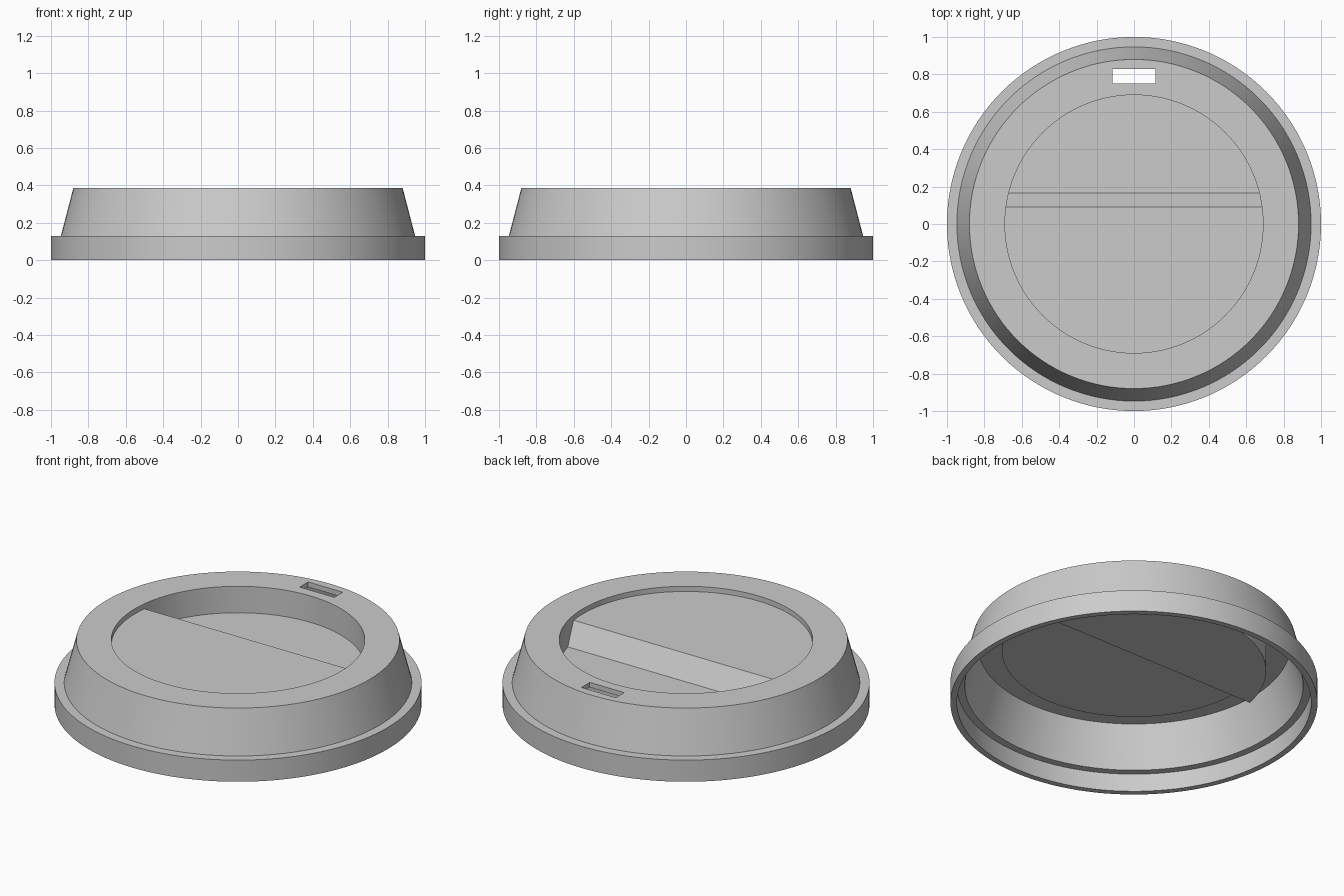
import bpy, bmesh, math

cube = bpy.data.objects.get("Cube")
if cube:
    bpy.data.objects.remove(cube, do_unlink=True)

SEGMENTS = 128

grey = bpy.data.materials.new("plastic grey")
grey.diffuse_color = (0.6, 0.6, 0.6, 1)
grey.use_nodes = True
grey.node_tree.nodes["Principled BSDF"].inputs["Base Color"].default_value = (0.6, 0.6, 0.6, 1)


def finish(bm, name):
    bmesh.ops.recalc_face_normals(bm, faces=bm.faces)
    mesh = bpy.data.meshes.new(name)
    bm.to_mesh(mesh)
    bm.free()
    mesh.materials.append(grey)
    obj = bpy.data.objects.new(name, mesh)
    bpy.context.collection.objects.link(obj)
    return obj


def lathe(name, profile):
    """Spin a closed (radius, z) outline around the z axis."""
    bm = bmesh.new()
    verts = [bm.verts.new((r, 0, z)) for r, z in profile]
    edges = [bm.edges.new((verts[i - 1], verts[i])) for i in range(len(verts))]
    bmesh.ops.spin(bm, geom=verts + edges, cent=(0, 0, 0), axis=(0, 0, 1),
                   angle=math.tau, steps=SEGMENTS, use_merge=True)
    bmesh.ops.remove_doubles(bm, verts=bm.verts, dist=1e-5)
    return finish(bm, name)


def prism(name, outline, half_width):
    """Extrude a closed (y, z) outline along x."""
    bm = bmesh.new()
    face = bm.faces.new([bm.verts.new((-half_width, y, z)) for y, z in outline])
    new = bmesh.ops.extrude_face_region(bm, geom=[face])["geom"]
    bmesh.ops.translate(bm, vec=(2 * half_width, 0, 0),
                        verts=[v for v in new if isinstance(v, bmesh.types.BMVert)])
    return finish(bm, name)


def boolean(target, tool, operation):
    """Apply a boolean and discard the tool."""
    tool.hide_render = True
    mod = target.modifiers.new(operation.lower(), 'BOOLEAN')
    mod.operation, mod.object, mod.solver = operation, tool, 'EXACT'
    bpy.context.view_layer.objects.active = target
    bpy.ops.object.modifier_apply(modifier=mod.name)
    bpy.data.objects.remove(tool, do_unlink=True)


def stepped_plug(name, radius, high, low, y_high, y_low, top):
    """Round plug whose underside is high in front and slopes to low behind."""
    plug = prism(name, [(-1, high), (y_high, high), (y_low, low),
                        (1, low), (1, top), (-1, top)], 1)
    bm = bmesh.new()
    bmesh.ops.create_cone(bm, cap_ends=True, segments=SEGMENTS,
                          radius1=radius, radius2=radius, depth=2)
    boolean(plug, finish(bm, name + "_round"), 'INTERSECT')
    return plug


# Skirt, snap ring and top rim as one hollow shell
lid = lathe("cup_lid", [(0.6, 0.387), (0.88, 0.387), (0.947, 0.13), (1, 0.13), (1, 0),
                        (0.965, 0), (0.965, 0.108), (0.922, 0.108), (0.85, 0.357), (0.6, 0.357)])

# Sunken tray with a shallow front shelf and deep back well
boolean(lid, stepped_plug("tray_outside", 0.72, 0.327, 0.2, 0.07, 0.14, 0.372), 'UNION')
boolean(lid, stepped_plug("tray_inside", 0.69, 0.356, 0.228, 0.09, 0.165, 0.5), 'DIFFERENCE')

# Drinking slot through the back of the rim
boolean(lid, prism("slot_cutter", [(0.75, 0.3), (0.83, 0.3), (0.83, 0.5), (0.75, 0.5)], 0.115),
        'DIFFERENCE')

bpy.ops.object.select_all(action='DESELECT')
lid.select_set(True)
bpy.context.view_layer.objects.active = lid
bpy.ops.object.shade_smooth_by_angle(angle=math.radians(30))
